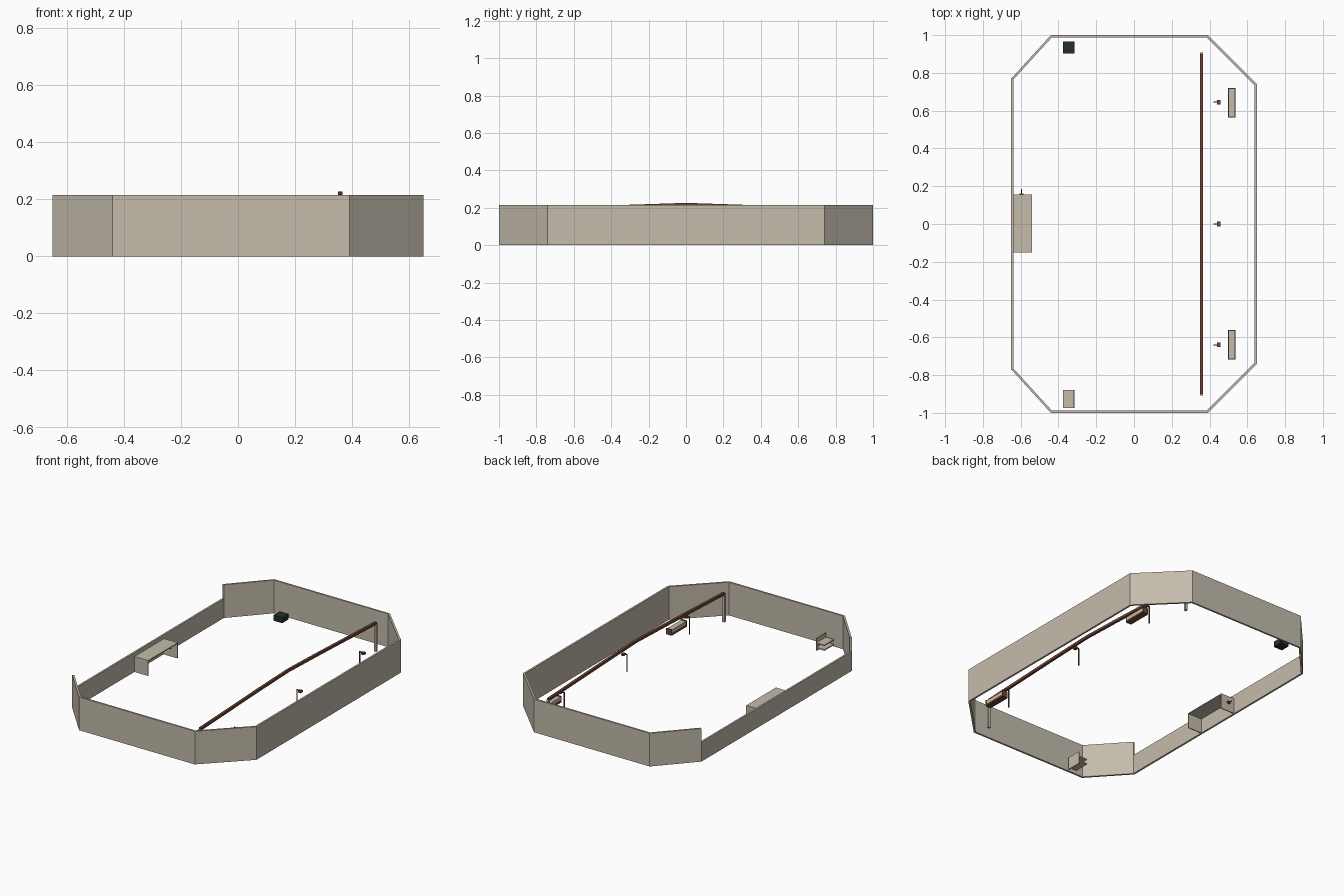
import bpy
from mathutils import Vector

cube = bpy.data.objects.get("Cube")
if cube:
    bpy.data.objects.remove(cube, do_unlink=True)


def material(name, rgb):
    m = bpy.data.materials.new(name)
    m.use_nodes = True
    m.diffuse_color = (*rgb, 1)
    bsdf = next(n for n in m.node_tree.nodes if n.type == 'BSDF_PRINCIPLED')
    bsdf.inputs["Base Color"].default_value = (*rgb, 1)
    return m


BEIGE = material("beige", (0.55, 0.50, 0.41))
BROWN = material("brown", (0.16, 0.06, 0.035))
DARK = material("dark_green", (0.017, 0.03, 0.027))


def mesh_object(name, verts, faces, mat):
    mesh = bpy.data.meshes.new(name)
    mesh.from_pydata(verts, [], faces)
    mesh.materials.append(mat)
    obj = bpy.data.objects.new(name, mesh)
    bpy.context.collection.objects.link(obj)
    return obj


def prism(name, outline, z0, z1, mat):
    """Upright solid over a counter-clockwise outline."""
    n = len(outline)
    verts = [(p[0], p[1], z) for z in (z0, z1) for p in outline]
    faces = [list(range(n))[::-1], list(range(n, 2 * n))]
    faces += [(i, (i + 1) % n, n + (i + 1) % n, n + i) for i in range(n)]
    return mesh_object(name, verts, faces, mat)


def box(name, x0, x1, y0, y1, z0, z1, mat):
    return prism(name, [(x0, y0), (x1, y0), (x1, y1), (x0, y1)], z0, z1, mat)


# Enclosure: eight mitred wall panels, the right one lower
WALL_H, LOW_H, THICK = 0.215, 0.125, 0.012
outer = [Vector(p) for p in ((-0.44, -1), (0.39, -1), (0.65, -0.74), (0.65, 0.74),
                             (0.39, 1), (-0.44, 1), (-0.65, 0.77), (-0.65, -0.77))]
wall_names = ["front", "front_left", "left", "back_left",
              "back", "back_right", "right", "front_right"]


def inward(i):
    d = (outer[(i + 1) % 8] - outer[i]).normalized()
    return Vector((-d.y, d.x))


inner = []
for i, p in enumerate(outer):
    a, b = inward(i - 1), inward(i)
    inner.append(p + (a + b) * THICK / (1 + a.dot(b)))
for i, name in enumerate(wall_names):
    j = (i + 1) % 8
    prism(name + "_wall", [outer[i], outer[j], inner[j], inner[i]], 0,
          LOW_H if name == "right" else WALL_H, BEIGE)

# Open-fronted counter against the low wall
box("counter_top", -0.65, -0.54, -0.15, 0.155, 0.094, 0.1, BEIGE)
for side, y in (("front", -0.15), ("back", 0.149)):
    box("counter_" + side + "_panel", -0.64, -0.54, y, y + 0.006, 0, 0.094, BEIGE)
box("counter_latch", -0.605, -0.585, 0.143, 0.161, 0.05, 0.065, BROWN)
box("counter_latch_rod", -0.597, -0.593, 0.16, 0.185, 0.055, 0.059, BROWN)

# Long rail rising gently to the middle, carried by two posts
RAIL_X, R = 0.358, 0.008
stations = [(-0.9, 0.183), (-0.3, 0.208), (0, 0.218), (0.3, 0.208), (0.9, 0.183)]
verts, faces = [], []
for y, z in stations:
    verts += [(RAIL_X + dx * R, y, z + dz * R)
              for dx, dz in ((-1, -1), (1, -1), (1, 1), (-1, 1))]
for s in range(len(stations) - 1):
    for k in range(4):
        a, b = 4 * s + k, 4 * s + (k + 1) % 4
        faces.append((a, a + 4, b + 4, b))
last = len(verts)
faces += [(0, 1, 2, 3), (last - 1, last - 2, last - 3, last - 4)]
mesh_object("rail", verts, faces, BROWN)
for side, y in (("front", -0.9), ("back", 0.9)):
    box(side + "_rail_post", RAIL_X - 0.008, RAIL_X + 0.008,
        y - 0.008, y + 0.008, 0, 0.183, BEIGE)

# Three slim posts with an arm and a small head
for side, y in (("front", -0.64), ("middle", 0), ("back", 0.645)):
    box(side + "_lamp_post", 0.42, 0.426, y - 0.003, y + 0.003, 0, 0.115, BROWN)
    box(side + "_lamp_arm", 0.42, 0.445, y - 0.003, y + 0.003, 0.109, 0.115, BROWN)
    box(side + "_lamp_head", 0.44, 0.458, y - 0.012, y + 0.012, 0.102, 0.114, BROWN)

# Two benches with brown base and ends
for side, y in (("front", -0.64), ("back", 0.643)):
    box(side + "_bench_base", 0.497, 0.537, y - 0.078, y + 0.078, 0, 0.012, BROWN)
    box(side + "_bench_seat", 0.499, 0.535, y - 0.073, y + 0.073, 0.012, 0.035, BEIGE)
    for end, e in (("front", -0.078), ("back", 0.073)):
        box(side + "_bench_" + end + "_end", 0.497, 0.537,
            y + e, y + e + 0.005, 0.012, 0.04, BROWN)

# Dark crate at the back
box("crate", -0.377, -0.315, 0.903, 0.965, 0, 0.036, DARK)

# Shelf stand at the front: tall panel with two slabs
box("stand_panel", -0.321, -0.315, -0.975, -0.88, 0, 0.08, BEIGE)
for level, z in (("lower", 0.015), ("upper", 0.045)):
    box("stand_" + level + "_shelf", -0.377, -0.321, -0.975, -0.88, z, z + 0.008, BEIGE)
